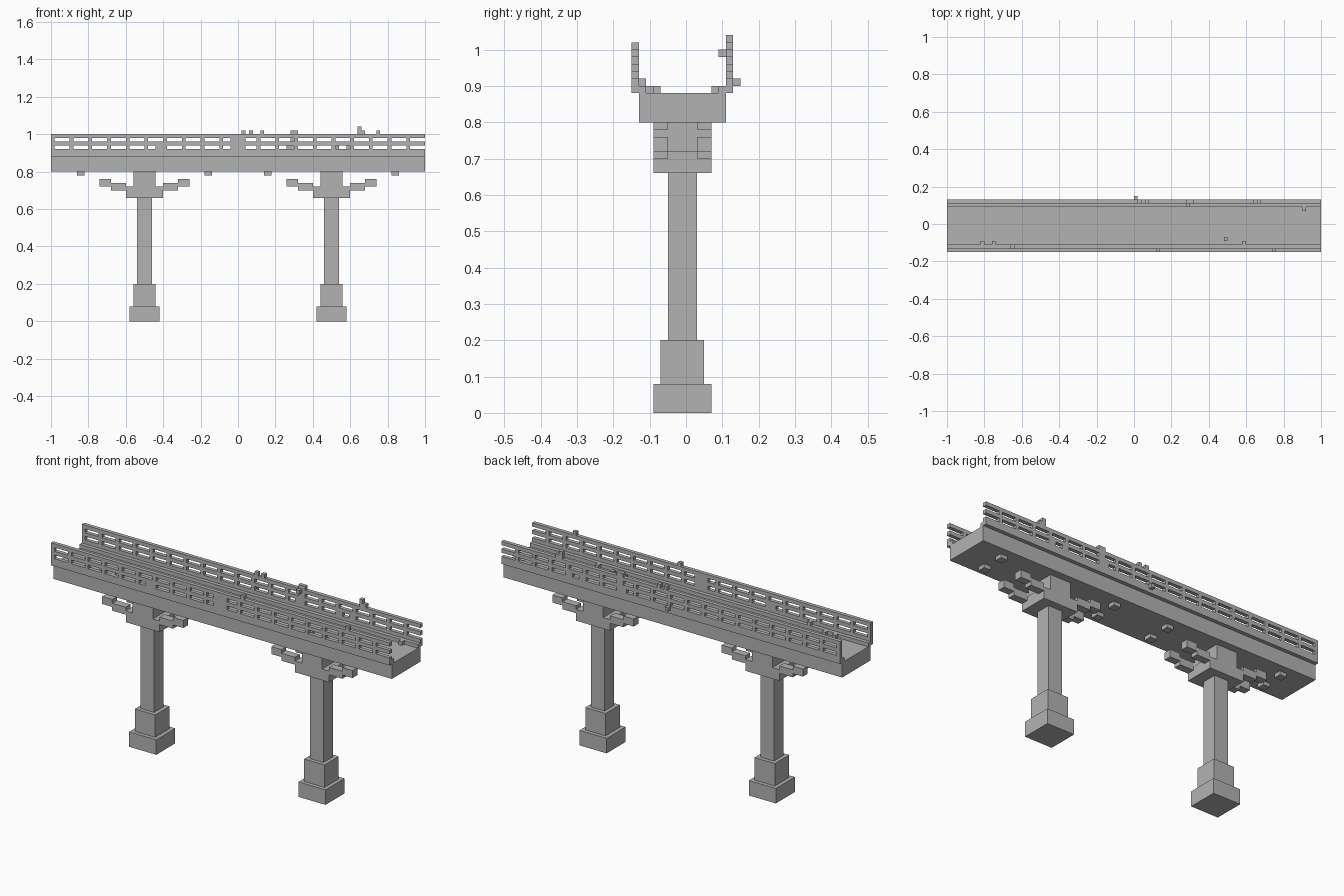
import bpy, bmesh
from mathutils import Matrix, Vector

stone = bpy.data.materials.new("grey_stone")
stone.diffuse_color = (0.45, 0.45, 0.45, 1)


def build(name, boxes):
    """One object from a list of (x0, x1, y0, y1, z0, z1) boxes."""
    bm = bmesh.new()
    for x0, x1, y0, y1, z0, z1 in boxes:
        m = Matrix.Translation(((x0 + x1) / 2, (y0 + y1) / 2, (z0 + z1) / 2))
        m = m @ Matrix.Diagonal((x1 - x0, y1 - y0, z1 - z0, 1))
        bmesh.ops.create_cube(bm, size=1, matrix=m)
    me = bpy.data.meshes.new(name)
    bm.to_mesh(me)
    bm.free()
    me.materials.append(stone)
    ob = bpy.data.objects.new(name, me)
    bpy.context.collection.objects.link(ob)
    return ob


YC = -0.01  # centre line of deck and pillars


def block(cx, hx, hy, z0, z1):
    return (cx - hx, cx + hx, YC - hy, YC + hy, z0, z1)


# Deck with kerbs along both edges
build("deck", [(-1, 1, -0.13, 0.11, 0.80, 0.88)])
build("kerbs", [(-1, 1, -0.13, -0.11, 0.88, 0.90), (-1, 1, 0.09, 0.11, 0.88, 0.90)])

# Drains under the deck
build("drains", [(x - 0.02, x + 0.02, y, y + 0.04, 0.78, 0.80)
                 for x in (-0.84, -0.16, 0.16, 0.84) for y in (-0.09, 0.03)])

# Pillars with stepped bracket arms
for name, cx in (("left", -0.5), ("right", 0.5)):
    build(name + "_pillar", [
        block(cx, 0.08, 0.08, 0.00, 0.08),
        block(cx, 0.06, 0.06, 0.08, 0.20),
        block(cx, 0.04, 0.04, 0.20, 0.66),
        block(cx, 0.10, 0.08, 0.66, 0.72),
        block(cx, 0.06, 0.08, 0.72, 0.80)])
    arms = []
    for s in (-1, 1):
        for y in (-0.09, 0.03):
            for a, b, z in ((0.10, 0.18, 0.70), (0.18, 0.24, 0.72)):
                xs = sorted((cx + s * a, cx + s * b))
                arms.append((xs[0], xs[1], y, y + 0.04, z, z + 0.04))
    build(name + "_bracket_arms", arms)

# Railings: low wall, two rails and regular posts
for name, y in (("front", -0.15), ("back", 0.11)):
    parts = [(-1, 1, y, y + 0.02, z0, z1)
             for z0, z1 in ((0.88, 0.92), (0.94, 0.96), (0.98, 1.0))]
    for k in range(20):
        x = -1 + 0.1 * k
        parts += [(x, x + 0.02, y, y + 0.02, z, z + 0.02) for z in (0.92, 0.96)]
    build(name + "_railing", parts)

# Loose stones and filled gaps on the front railing
F, B = (-0.15, -0.13), (0.11, 0.13)
build("front_stones", [
    (-0.04, 0.0, *F, 0.92, 0.94), (-0.04, 0.0, *F, 0.96, 0.98),
    (0.02, 0.04, *F, 0.92, 0.94), (0.02, 0.04, *F, 0.96, 0.98),
    (-0.44, -0.40, *F, 0.92, 0.94),
    (0.12, 0.14, *F, 1.0, 1.02), (0.74, 0.76, *F, 1.0, 1.02)])

# Loose stones on the back railing
build("back_stones", [
    (0.02, 0.04, *B, 1.0, 1.02), (0.06, 0.08, *B, 1.0, 1.02),
    (0.28, 0.32, *B, 1.0, 1.02), (0.64, 0.66, *B, 1.0, 1.04),
    (0.66, 0.68, *B, 1.0, 1.02), (0.26, 0.30, *B, 0.92, 0.94),
    (0.28, 0.30, *B, 0.96, 0.98), (0.52, 0.54, *B, 0.92, 0.94),
    (0.58, 0.60, *B, 0.92, 0.94), (0.28, 0.30, 0.09, 0.11, 0.98, 1.0),
    (0.0, 0.02, 0.13, 0.15, 0.90, 0.92)])

# Loose stones on the road and kerb
build("road_stones", [
    (-0.82, -0.80, -0.11, -0.09, 0.88, 0.90), (-0.76, -0.74, -0.11, -0.09, 0.88, 0.90),
    (0.58, 0.60, -0.11, -0.09, 0.88, 0.90), (0.48, 0.50, -0.09, -0.07, 0.88, 0.90),
    (0.90, 0.92, 0.07, 0.09, 0.88, 0.90), (-0.66, -0.64, -0.13, -0.11, 0.90, 0.92)])
